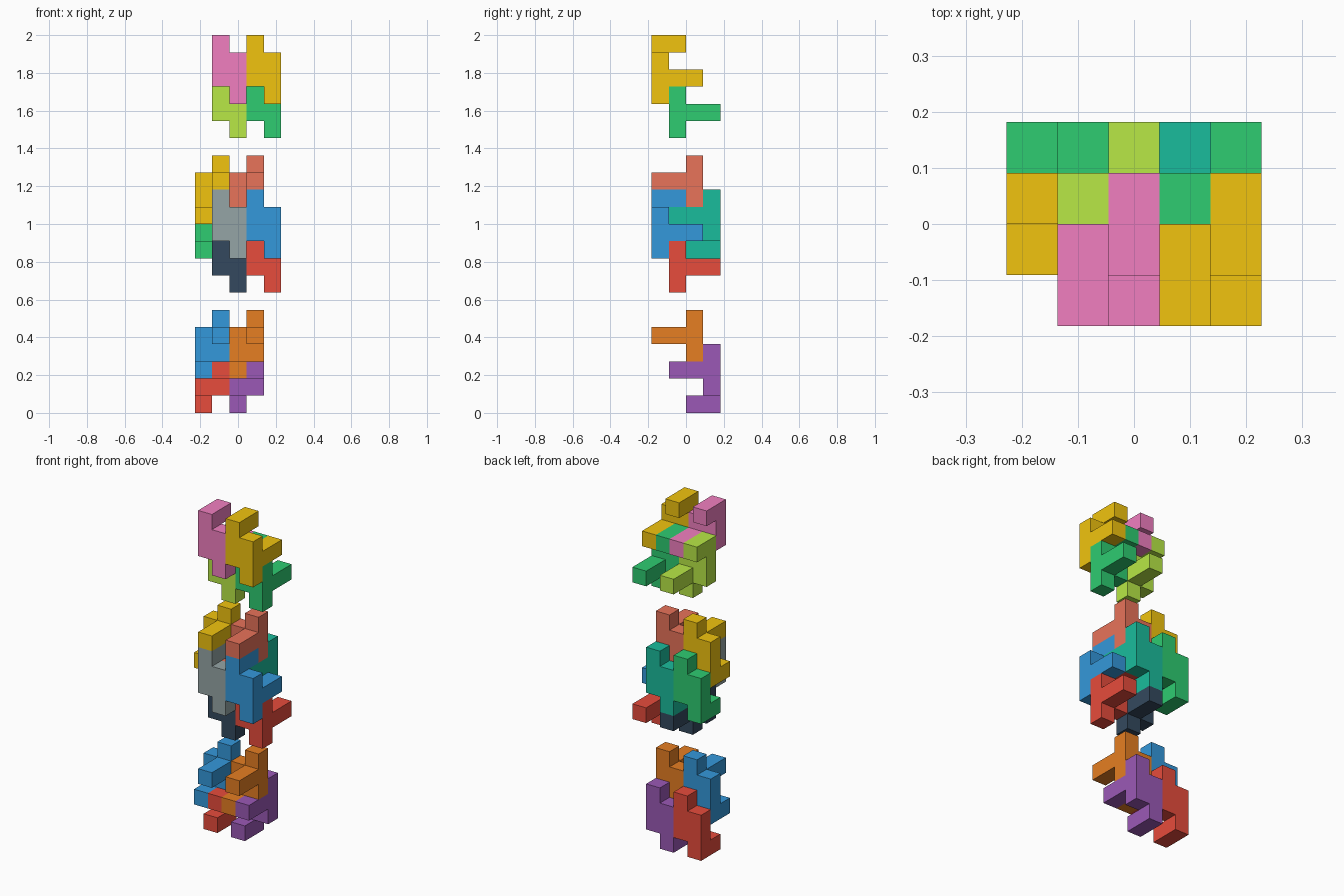
import bpy, bmesh
from mathutils import Vector

if "Cube" in bpy.data.objects:
    bpy.data.objects.remove(bpy.data.objects["Cube"])

U = 2 / 11 / 2  # one cube cell: 22 cells make the full height

# Nine-cell piece: two stepped bars, a two-cell arm and a one-cell hook
BASE = ([(0, 0, z) for z in (1, 2, 3)] + [(1, 0, z) for z in (0, 1, 2)]
        + [(1, 1, 1), (1, 2, 1), (0, 1, 3)])
# The same piece turned half a turn about x
TURNED = [(x, -y, -z) for x, y, z in BASE]

# Cell faces: outward normal and its two in-plane directions
FACES = []
for axis in range(3):
    for s in (1, -1):
        n, a, b = Vector(), Vector(), Vector()
        n[axis], a[(axis + 1) % 3], b[(axis + 2) % 3] = s, 1, s
        FACES.append((n, a, b))


def linear(hex_code):
    def conv(c):
        return c / 12.92 if c <= 0.04045 else ((c + 0.055) / 1.055) ** 2.4
    return [conv(int(hex_code[i:i + 2], 16) / 255) for i in (0, 2, 4)] + [1]


def material(name, hex_code):
    mat = bpy.data.materials.get(name) or bpy.data.materials.new(name)
    mat.diffuse_color = linear(hex_code)
    mat.use_nodes = True
    mat.node_tree.nodes["Principled BSDF"].inputs["Base Color"].default_value = mat.diffuse_color
    return mat


def piece(name, cells, offset, color):
    """Outer skin of a group of cube cells, with flat areas merged."""
    bm = bmesh.new()
    filled = set(cells)
    for cell in cells:
        for n, a, b in FACES:
            if tuple(int(c + d) for c, d in zip(cell, n)) in filled:
                continue
            mid = Vector(cell) + Vector((0.5, 0.5, 0.5)) + n / 2
            corners = [mid + (a * i + b * j) / 2
                       for i, j in ((-1, -1), (1, -1), (1, 1), (-1, 1))]
            bm.faces.new([bm.verts.new((c + Vector(offset) - Vector((2.5, 2, 0))) * U)
                          for c in corners])
    bmesh.ops.remove_doubles(bm, verts=bm.verts, dist=1e-4)
    bmesh.ops.dissolve_limit(bm, angle_limit=0.01, verts=bm.verts, edges=bm.edges)
    bmesh.ops.recalc_face_normals(bm, faces=bm.faces)
    mesh = bpy.data.meshes.new(name)
    bm.to_mesh(mesh)
    bm.free()
    mesh.materials.append(material(*color))
    obj = bpy.data.objects.new(name, mesh)
    bpy.context.collection.objects.link(obj)


YELLOW, PINK = ("yellow", "F1C40F"), ("pink", "F17FC0")
GREEN, LIME = ("green", "2ECC71"), ("lime", "B8E846")
BLUE, GREY = ("blue", "3498DB"), ("grey", "95A5A6")
RED, NAVY = ("red", "E74C3C"), ("navy", "34495E")
TEAL, SALMON = ("teal", "1ABC9C"), ("salmon", "E8735A")
ORANGE, PURPLE = ("orange", "E67E22"), ("purple", "9B59B6")

# Each group: cells, upper/lower position (y, z), left and right colours
GROUPS = [
    ("top_front", BASE, 0, 18, 1, PINK, YELLOW),
    ("top_back", BASE, 1, 16, 1, LIME, GREEN),
    ("middle_front", BASE, 0, 9, 1, GREY, BLUE),
    ("middle_lower", BASE, 1, 7, 1, NAVY, RED),
    ("middle_upper", TURNED, 2, 14, 0, YELLOW, SALMON),
    ("middle_back", TURNED, 3, 12, 0, GREEN, TEAL),
    ("bottom_upper", TURNED, 2, 5, 0, BLUE, ORANGE),
    ("bottom_back", TURNED, 3, 3, 0, RED, PURPLE),
]
for name, cells, y, z, x, left, right in GROUPS:
    piece(name + "_left_piece", cells, (x, y, z), left)
    piece(name + "_right_piece", cells, (x + 2, y, z), right)
